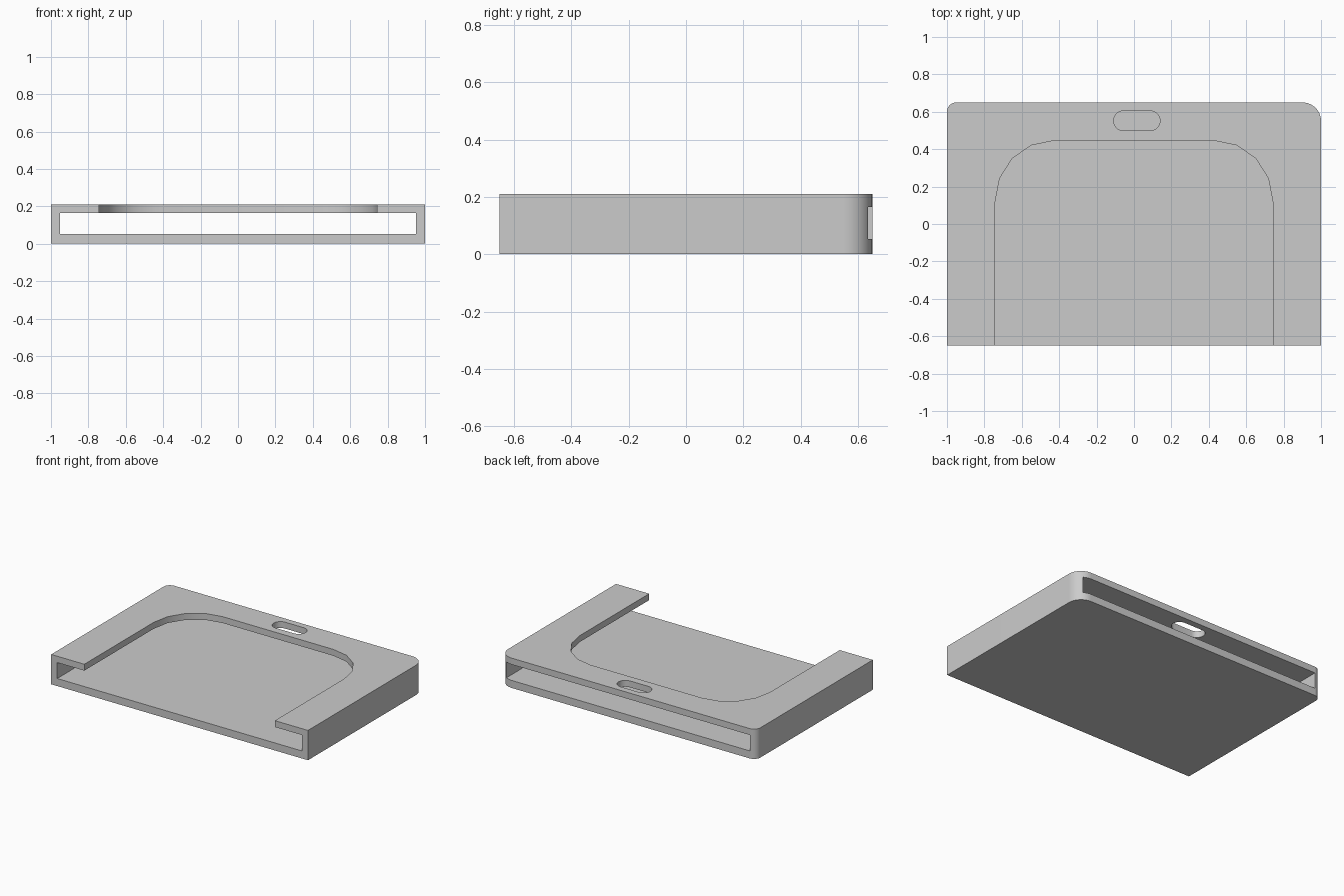
import bpy, bmesh, math

if "Cube" in bpy.data.objects:
    bpy.data.objects.remove(bpy.data.objects["Cube"])

grey = bpy.data.materials.new("light grey")
grey.diffuse_color = (0.6, 0.6, 0.6, 1)
grey.use_nodes = True
grey.node_tree.nodes["Principled BSDF"].inputs["Base Color"].default_value = grey.diffuse_color


def arc(cx, cy, rx, ry, start, end, steps):
    """Points on an elliptical arc, angles in degrees."""
    angles = [math.radians(start + (end - start) * i / steps) for i in range(steps + 1)]
    return [(cx + rx * math.cos(a), cy + ry * math.sin(a)) for a in angles]


def prism(name, outline, z0, z1):
    """Extrude a counter-clockwise outline between two heights."""
    bm = bmesh.new()
    base = bm.faces.new([bm.verts.new((x, y, z0)) for x, y in outline])
    top = bmesh.ops.extrude_face_region(bm, geom=[base])["geom"]
    verts = [v for v in top if isinstance(v, bmesh.types.BMVert)]
    bmesh.ops.translate(bm, vec=(0, 0, z1 - z0), verts=verts)
    bmesh.ops.recalc_face_normals(bm, faces=bm.faces)
    mesh = bpy.data.meshes.new(name)
    bm.to_mesh(mesh)
    bm.free()
    obj = bpy.data.objects.new(name, mesh)
    bpy.context.collection.objects.link(obj)
    mesh.materials.append(grey)
    return obj


W, D, H = 1.0, 0.65, 0.21        # half width, half depth, height
FLOOR, ROOF = 0.053, 0.165       # card slot heights

# Case body: square front corners, unequal rounded back corners
body = prism("card_holder_body",
             [(-W, -D), (W, -D)]
             + arc(W - 0.1, D - 0.1, 0.1, 0.1, 0, 90, 16)
             + arc(-W + 0.05, D - 0.05, 0.05, 0.05, 90, 180, 12), 0, H)

# Card slot running from front to back
slot = prism("card_slot_cutter",
             [(-0.953, -1), (0.953, -1), (0.953, 1), (-0.953, 1)], FLOOR, ROOF)

# Arched window in the top plate, open at the front
window = prism("window_cutter",
               [(-0.742, -1), (0.742, -1)]
               + arc(0.432, 0.12, 0.31, 0.325, 0, 90, 4)
               + arc(-0.432, 0.12, 0.31, 0.325, 90, 180, 4), 0.12, 0.3)

# Strap hole in the top plate
strap = prism("strap_hole_cutter",
              arc(0.086, 0.552, 0.053, 0.053, -90, 90, 16)
              + arc(-0.056, 0.552, 0.053, 0.053, 90, 270, 16), 0.12, 0.3)

cutters = (slot, window, strap)
for cutter in cutters:
    mod = body.modifiers.new(cutter.name, "BOOLEAN")
    mod.operation = "DIFFERENCE"
    mod.solver = "EXACT"
    mod.object = cutter
    cutter.hide_render = True

# Apply the cuts, then remove the cutters
bpy.context.view_layer.objects.active = body
body.select_set(True)
for cutter in cutters:
    bpy.ops.object.modifier_apply(modifier=cutter.name)
    bpy.data.objects.remove(cutter)
bpy.ops.object.shade_smooth_by_angle(angle=math.radians(30))
